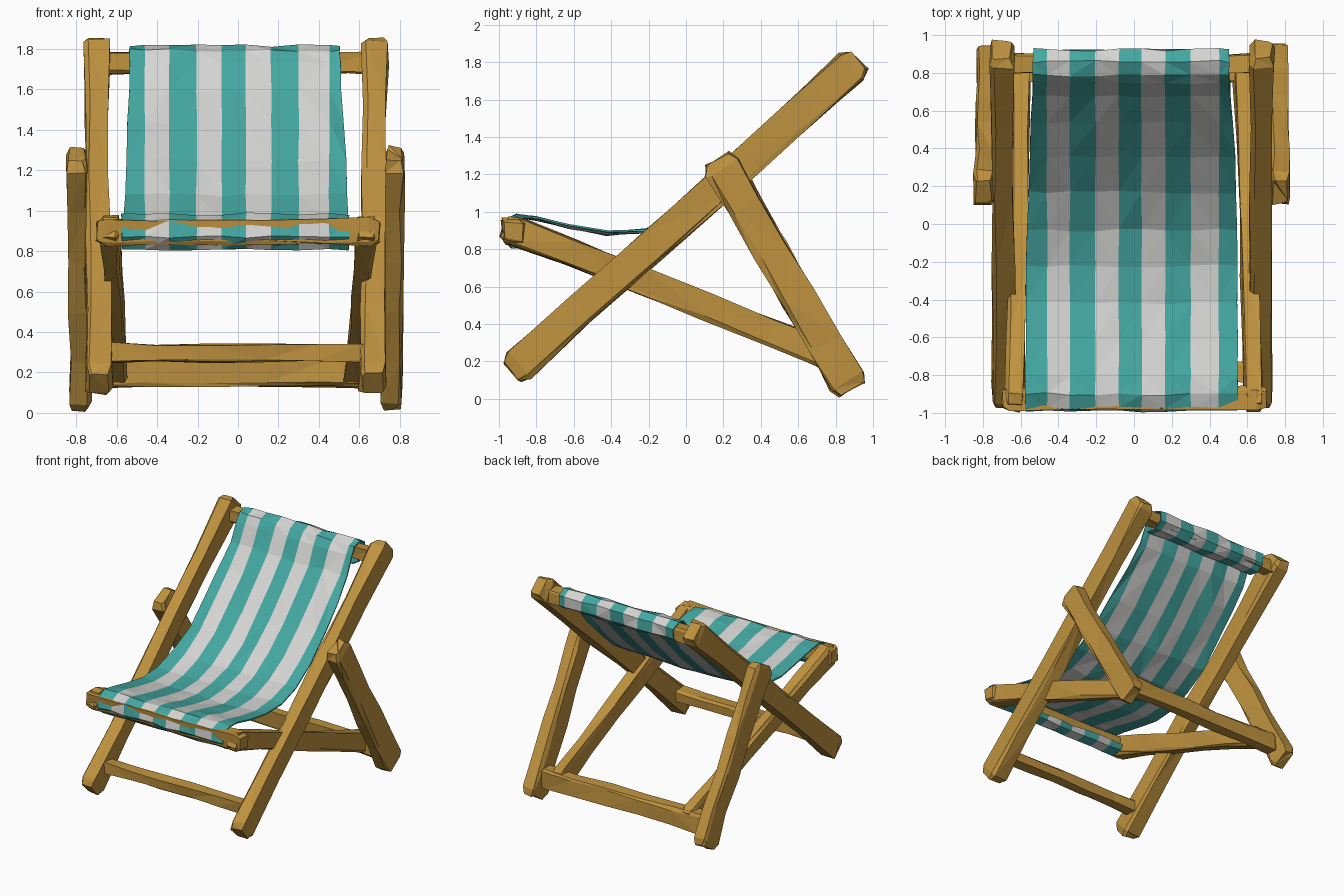
import bpy, bmesh, math, random
from mathutils import Vector

if "Cube" in bpy.data.objects:
    bpy.data.objects.remove(bpy.data.objects["Cube"])

random.seed(7)


def material(name, rgb):
    m = bpy.data.materials.new(name)
    m.diffuse_color = (*rgb, 1)
    m.use_nodes = True
    m.node_tree.nodes["Principled BSDF"].inputs["Base Color"].default_value = m.diffuse_color
    return m


wood = material("honey wood", (0.52, 0.29, 0.05))
teal = material("teal cloth", (0.058, 0.39, 0.36))
white = material("off white cloth", (0.66, 0.66, 0.65))


def jit(a):
    return Vector([random.uniform(-a, a) for _ in range(3)])


def finish(bm, name, mats):
    bmesh.ops.recalc_face_normals(bm, faces=bm.faces)
    me = bpy.data.meshes.new(name)
    bm.to_mesh(me)
    bm.free()
    for m in mats:
        me.materials.append(m)
    ob = bpy.data.objects.new(name, me)
    bpy.context.collection.objects.link(ob)
    return ob


def beam(name, p0, p1, width, thick, side=(1, 0, 0), segs=5, rough=0.008):
    """Rough-hewn timber: chunky ends, uneven chamfered rectangular section."""
    p0, p1 = Vector(p0), Vector(p1)
    d = (p1 - p0).normalized()
    length = (p1 - p0).length
    s = Vector(side)
    s = (s - d * s.dot(d)).normalized()
    u = d.cross(s)
    # stations along the beam: (distance, section scale)
    st = [(0, 0.78), (0.05, 1.06)]
    st += [(length * i / segs, 0.96) for i in range(1, segs)]
    st += [(length - 0.05, 1.06), (length, 0.78)]
    bm = bmesh.new()
    rings = []
    for dist, k in st:
        ring = []
        for a, b in ((-1, -0.75), (-0.7, -1), (1, -1), (1, 0.75), (0.7, 1), (-1, 1)):
            co = p0 + d * dist + s * a * thick / 2 * k + u * b * width / 2 * k
            ring.append(bm.verts.new(co + jit(rough)))
        rings.append(ring)
    for r, q in zip(rings, rings[1:]):
        for i in range(6):
            j = (i + 1) % 6
            bm.faces.new((r[i], r[j], q[j], q[i]))
    bm.faces.new(rings[0])
    bm.faces.new(rings[-1][::-1])
    bmesh.ops.triangulate(bm, faces=bm.faces)
    return finish(bm, name, [wood])


# Side timbers, left and right
for sgn, tag in ((-1, "left"), (1, "right")):
    o = -0.01
    beam("back_rail_" + tag, (sgn * 0.675 + o, -0.93, 0.145),
         (sgn * 0.69 + o, 0.925, 1.81), 0.175, 0.12)
    beam("seat_rail_" + tag, (sgn * 0.635, -0.97, 0.92),
         (sgn * 0.585 + o, 0.82, 0.21), 0.145, 0.09)
    beam("rear_leg_" + tag, (sgn * 0.785 + o, 0.17, 1.28),
         (sgn * 0.77 + o, 0.885, 0.05), 0.19, 0.10)

# Cross bars
beam("front_stretcher", (-0.67, -0.78, 0.295), (0.65, -0.78, 0.295), 0.09, 0.10, (0, 1, 0))
beam("rear_stretcher", (-0.76, 0.80, 0.20), (0.75, 0.80, 0.20), 0.14, 0.10, (0, 1, 0))
beam("front_seat_bar", (-0.70, -0.92, 0.895), (0.70, -0.92, 0.895), 0.13, 0.12, (0, 1, 0))
beam("top_bar", (-0.72, 0.85, 1.73), (0.70, 0.85, 1.73), 0.10, 0.10, (0, 1, 0))

# Sling cloth: profile in (y, z), wrapped round both bars and sagging between them
profile = [(-0.83, 0.86), (-0.85, 0.82), (-0.93, 0.81), (-0.985, 0.87), (-0.97, 0.95),
           (-0.90, 0.98), (-0.80, 0.965), (-0.62, 0.925), (-0.42, 0.89), (-0.22, 0.905),
           (-0.03, 0.965), (0.17, 1.085), (0.36, 1.255), (0.54, 1.44), (0.68, 1.60),
           (0.75, 1.73), (0.79, 1.79), (0.86, 1.81), (0.92, 1.78), (0.92, 1.70),
           (0.86, 1.655), (0.76, 1.67)]
edges = [-0.46, -0.34, -0.205, -0.08, 0.04, 0.165, 0.30, 0.45]
bm = bmesh.new()
rows = []
for y, z in profile:
    t = max(0, min(1, (y + 0.2) / 1.0))
    xs = [-0.575 + 0.04 * t] + edges + [0.548 - 0.045 * t * t]
    row = []
    for x in xs:
        sag = 0.012 * (1 - (x / 0.57) ** 2) if -0.8 < y < 0.7 else 0
        n = jit(0.008)
        row.append(bm.verts.new((x + n.x * 0.4, y + n.y, z - sag + n.z)))
    rows.append(row)
for r, q in zip(rows, rows[1:]):
    for i in range(len(r) - 1):
        f = bm.faces.new((r[i], r[i + 1], q[i + 1], q[i]))
        f.material_index = i % 2     # alternate stripes
bmesh.ops.triangulate(bm, faces=bm.faces)
cloth = finish(bm, "sling_cloth", [teal, white])
mod = cloth.modifiers.new("thickness", "SOLIDIFY")
mod.thickness = 0.01
mod.offset = 0
